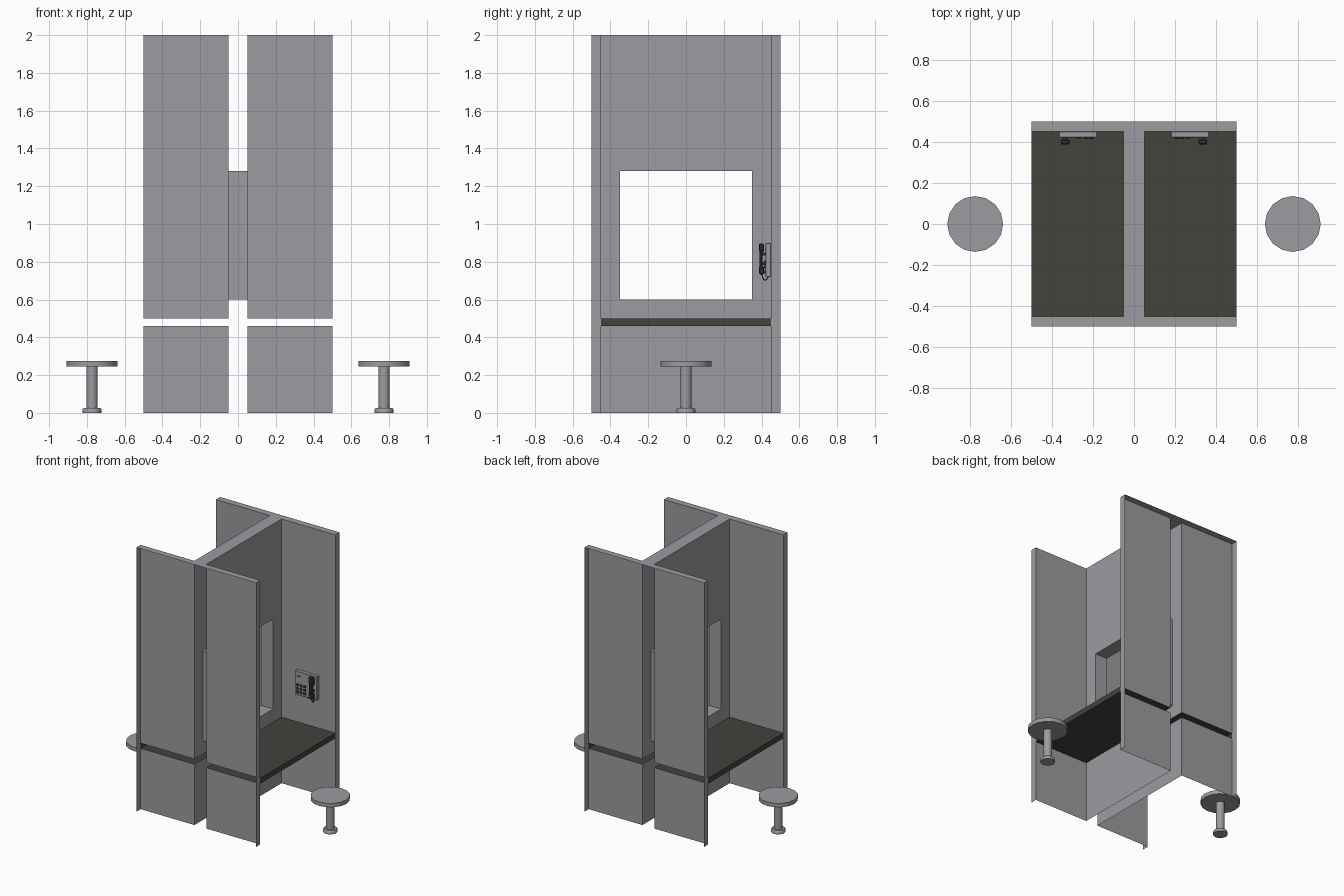
import bpy, bmesh, math
from mathutils import Vector

if "Cube" in bpy.data.objects:
    bpy.data.objects.remove(bpy.data.objects["Cube"])


def material(name, rgb):
    m = bpy.data.materials.new(name)
    m.diffuse_color = (*rgb, 1)
    m.use_nodes = True
    m.node_tree.nodes["Principled BSDF"].inputs["Base Color"].default_value = m.diffuse_color
    return m


GREY = material("booth grey", (0.33, 0.33, 0.355))
DESK = material("dark olive", (0.052, 0.058, 0.046))
BLACK = material("phone black", (0.03, 0.032, 0.034))


def finish(name, bm, mat, smooth=False):
    """Make an object from the right half and mirror it over x = 0."""
    bmesh.ops.remove_doubles(bm, verts=bm.verts, dist=0.00001)
    me = bpy.data.meshes.new(name)
    bm.to_mesh(me)
    bm.free()
    me.materials.append(mat)
    ob = bpy.data.objects.new(name, me)
    bpy.context.collection.objects.link(ob)
    ob.modifiers.new("mirror", 'MIRROR').use_axis[0] = True
    if smooth:
        bpy.context.view_layer.objects.active = ob
        ob.select_set(True)
        bpy.ops.object.shade_smooth_by_angle(angle=math.radians(40))
        ob.select_set(False)
    return ob


def plane(bm, axis, at, a, b, facing):
    """Axis-aligned rectangle; a and b are ranges on the other two axes."""
    pts = []
    for u, v in ((a[0], b[0]), (a[1], b[0]), (a[1], b[1]), (a[0], b[1])):
        p = [u, v]
        p.insert(axis, at)
        pts.append(bm.verts.new(p))
    f = bm.faces.new(pts)
    f.normal_update()
    if f.normal[axis] * facing < 0:
        f.normal_flip()


def box(bm, x, y, z, bevel=0):
    vs = bmesh.ops.create_cube(bm, size=1)["verts"]
    for v in vs:
        v.co = Vector([(r[0] + r[1]) / 2 + c * (r[1] - r[0])
                       for r, c in zip((x, y, z), v.co)])
    if bevel:
        edges = list({e for v in vs for e in v.link_edges})
        bmesh.ops.bevel(bm, geom=edges, offset=bevel, segments=1, affect='EDGES')


# booth shell: open, hollow H-shaped walls with a slot for the desk
bm = bmesh.new()
LOW, HIGH = (0, 0.46), (0.5, 2)
for s in (-1, 1):
    arm = sorted((s * 0.45, s * 0.5))
    plane(bm, 2, 2, (0, 0.5), arm, 1)
    plane(bm, 0, 0.5, arm, (0, 2), 1)
    for z in (LOW, HIGH):
        plane(bm, 1, s * 0.45, (0.05, 0.5), z, -s)
    # window sides
    plane(bm, 0, 0.05, sorted((s * 0.35, s * 0.45)), (0.6, 1.28), 1)
    plane(bm, 1, s * 0.35, (0, 0.05), (0.6, 1.28), -s)
plane(bm, 2, 2, (0, 0.05), (-0.45, 0.45), 1)
for z in (LOW, (0.5, 0.6), (1.28, 2)):
    plane(bm, 0, 0.05, (-0.45, 0.45), z, 1)
plane(bm, 2, 0.6, (0, 0.05), (-0.35, 0.35), 1)
plane(bm, 2, 1.28, (0, 0.05), (-0.35, 0.35), -1)
finish("booth_walls", bm, GREY)

# desk tops: open at the ends that meet the walls
bm = bmesh.new()
plane(bm, 2, 0.5, (0.05, 0.5), (-0.45, 0.45), 1)
plane(bm, 2, 0.46, (0.05, 0.5), (-0.45, 0.45), -1)
plane(bm, 0, 0.5, (-0.45, 0.45), (0.46, 0.5), 1)
finish("desk", bm, DESK)

# stools: lathed profile of (radius, height)
bm = bmesh.new()
profile = [(0, 0), (0.05, 0), (0.05, 0.018), (0.044, 0.026), (0.03, 0.026),
           (0.03, 0.245), (0.136, 0.245), (0.136, 0.275), (0, 0.275)]
verts = [bm.verts.new((0.773 + r, 0, z)) for r, z in profile]
edges = [bm.edges.new(p) for p in zip(verts, verts[1:])]
bmesh.ops.spin(bm, geom=verts + edges, cent=(0.773, 0, 0), axis=(0, 0, 1),
               angle=2 * math.pi, steps=16)
bmesh.ops.remove_doubles(bm, verts=bm.verts, dist=0.0001)
bmesh.ops.recalc_face_normals(bm, faces=bm.faces)
finish("stool", bm, GREY, True)

# phone body
bm = bmesh.new()
box(bm, (0.18, 0.365), (0.42, 0.45), (0.72, 0.9), 0.003)
finish("phone_body", bm, GREY)

# keypad and coin slot
bm = bmesh.new()
for i in range(3):
    for j in range(3):
        x, z = 0.205 + i * 0.03, 0.745 + j * 0.027
        box(bm, (x - 0.009, x + 0.009), (0.414, 0.421), (z - 0.008, z + 0.008))
box(bm, (0.2, 0.235), (0.417, 0.421), (0.862, 0.868))
finish("phone_keys", bm, BLACK)

# handset with ear and mouth pieces, resting on two cradles
bm = bmesh.new()
box(bm, (0.321, 0.349), (0.388, 0.404), (0.745, 0.885), 0.005)
for z in (0.755, 0.875):
    box(bm, (0.314, 0.356), (0.386, 0.413), (z - 0.022, z + 0.022), 0.006)
for z in (0.79, 0.84):
    box(bm, (0.325, 0.345), (0.4, 0.421), (z - 0.008, z + 0.008))
finish("handset", bm, BLACK)

# cord looping from the handset back to the body
cu = bpy.data.curves.new("phone_cord", 'CURVE')
cu.dimensions = '3D'
cu.bevel_depth = 0.0035
cu.bevel_resolution = 1
cu.resolution_u = 4
sp = cu.splines.new('BEZIER')
path = [(0.335, 0.4, 0.735), (0.335, 0.418, 0.703), (0.335, 0.437, 0.722)]
sp.bezier_points.add(len(path) - 1)
for p, co in zip(sp.bezier_points, path):
    p.co = co
    p.handle_left_type = p.handle_right_type = 'AUTO'
cu.materials.append(BLACK)
cord = bpy.data.objects.new("phone_cord", cu)
bpy.context.collection.objects.link(cord)
cord.modifiers.new("mirror", 'MIRROR').use_axis[0] = True
